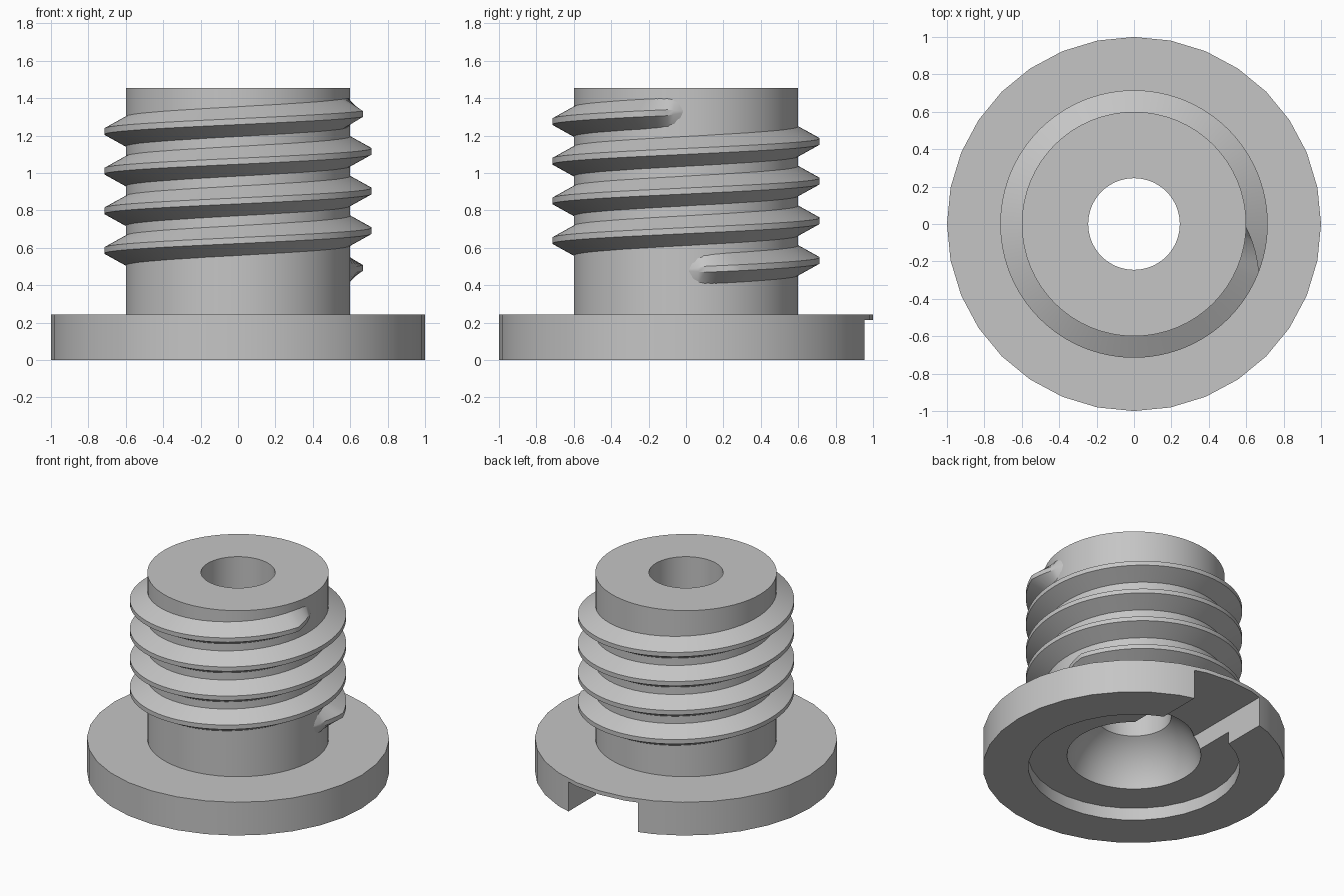
import bpy
import bmesh
import math

if "Cube" in bpy.data.objects:
    bpy.data.objects.remove(bpy.data.objects["Cube"], do_unlink=True)

grey = bpy.data.materials.new("light grey")
grey.use_nodes = True
GREY = (0.56, 0.56, 0.56, 1)
grey.diffuse_color = GREY
grey.node_tree.nodes["Principled BSDF"].inputs["Base Color"].default_value = GREY


def make_object(name, bm):
    bmesh.ops.recalc_face_normals(bm, faces=bm.faces)
    mesh = bpy.data.meshes.new(name)
    bm.to_mesh(mesh)
    bm.free()
    mesh.materials.append(grey)
    obj = bpy.data.objects.new(name, mesh)
    bpy.context.collection.objects.link(obj)
    return obj


def activate(obj):
    bpy.ops.object.select_all(action='DESELECT')
    obj.select_set(True)
    bpy.context.view_layer.objects.active = obj


def bridge(bm, a, b):
    n = len(a)
    for i in range(n):
        bm.faces.new((a[i], a[(i + 1) % n], b[(i + 1) % n], b[i]))


def lathe(name, profile, sides):
    """Revolve a closed (radius, height) loop around z."""
    bm = bmesh.new()
    rings = []
    for k in range(sides):
        a = math.tau * k / sides
        rings.append([bm.verts.new((r * math.cos(a), r * math.sin(a), z)) for r, z in profile])
    for k in range(sides):
        bridge(bm, rings[k], rings[(k + 1) % sides])
    return make_object(name, bm)


FLANGE_TOP, RECESS, STEM_R, STEM_TOP = 0.243, 0.09, 0.6, 1.455
HOLE_R, DOME_R = 0.245, 0.452

# Base flange with a shallow recess underneath
flange = lathe("flange", [
    (0.7, 0), (1, 0), (1, FLANGE_TOP), (STEM_R, FLANGE_TOP),
    (STEM_R, RECESS), (0.7, RECESS)], 32)

# Stem with through hole and spherical socket below
start, end = math.asin(RECESS / DOME_R), math.acos(HOLE_R / DOME_R)
dome = []
for i in range(13):
    a = start + (end - start) * i / 12
    dome.append((DOME_R * math.cos(a), DOME_R * math.sin(a)))
stem = lathe("stem", dome + [(HOLE_R, STEM_TOP), (STEM_R, STEM_TOP), (STEM_R, RECESS)], 64)

# Rear slot cut upward from the underside
bm = bmesh.new()
bmesh.ops.create_cube(bm, size=1)
for v in bm.verts:
    v.co.x *= 0.56
    v.co.y = 1.1 if v.co.y > 0 else 0
    v.co.z = 0.215 if v.co.z > 0 else -0.1
cutter = make_object("slot_cutter", bm)
cutter.hide_render = True
for part in (flange, stem):
    mod = part.modifiers.new("slot", 'BOOLEAN')
    mod.operation = 'DIFFERENCE'
    mod.solver = 'EXACT'
    mod.object = cutter
    activate(part)
    bpy.ops.object.modifier_apply(modifier=mod.name)
bpy.data.objects.remove(cutter, do_unlink=True)

# Four-turn helical thread that fades into the stem at both ends
TURNS, STEPS, PITCH, Z_START = 4, 120, 0.212, 0.48
bm = bmesh.new()
sections = []
total = TURNS * STEPS
for k in range(total + 1):
    turn = k / STEPS
    a = math.tau * turn
    from_end = min(k, total - k) * 360 / STEPS
    fade = min(1, from_end / 21)
    round_off = min(1, from_end / 9)
    half = 0.085 * math.sqrt(max(0.02, 1 - (1 - round_off) ** 2))
    crest = 0.59 + 0.125 * fade
    z = Z_START + PITCH * turn
    loop = [(0.59, -half), (crest, -0.015 * round_off - 0.001),
            (crest, 0.015 * round_off + 0.001), (0.59, half)]
    sections.append([bm.verts.new((r * math.cos(a), r * math.sin(a), z + dz)) for r, dz in loop])
for lower, upper in zip(sections, sections[1:]):
    bridge(bm, lower, upper)
bm.faces.new(sections[0])
bm.faces.new(sections[-1])
thread = make_object("thread", bm)

for part in (flange, stem, thread):
    activate(part)
    bpy.ops.object.shade_smooth_by_angle(angle=math.radians(30))
